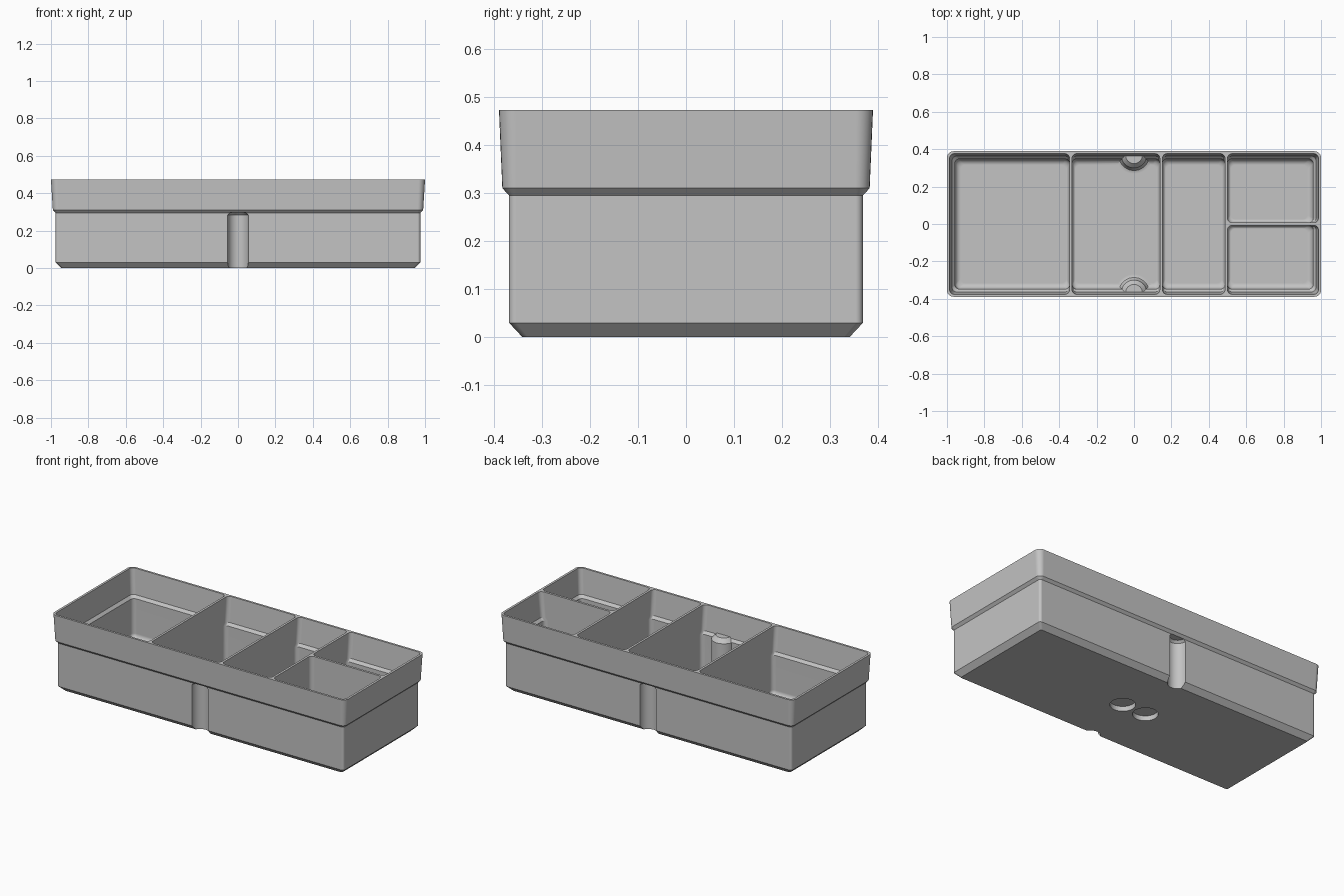
import bpy
import bmesh
from math import cos, sin, pi, radians

cube = bpy.data.objects.get("Cube")
if cube:
    bpy.data.objects.remove(cube, do_unlink=True)

grey = bpy.data.materials.new("light grey plastic")
grey.use_nodes = True
colour = (0.55, 0.55, 0.55, 1)
grey.diffuse_color = colour
grey.node_tree.nodes["Principled BSDF"].inputs["Base Color"].default_value = colour


def rounded_rect(x0, x1, y0, y1, r, steps=6):
    """Counter-clockwise outline with rounded corners."""
    corners = [(x1 - r, y1 - r), (x0 + r, y1 - r), (x0 + r, y0 + r), (x1 - r, y0 + r)]
    return [(cx + r * cos(pi / 2 * (q + i / steps)), cy + r * sin(pi / 2 * (q + i / steps)))
            for q, (cx, cy) in enumerate(corners) for i in range(steps + 1)]


def loft(name, rings):
    """Closed solid through (outline, z) rings, bottom to top."""
    bm = bmesh.new()
    loops = [[bm.verts.new((x, y, z)) for x, y in outline] for outline, z in rings]
    n = len(loops[0])
    for a, b in zip(loops, loops[1:]):
        for i in range(n):
            j = (i + 1) % n
            bm.faces.new((a[i], a[j], b[j], b[i]))
    bm.faces.new(loops[0][::-1])
    bm.faces.new(loops[-1])
    mesh = bpy.data.meshes.new(name)
    bm.to_mesh(mesh)
    bm.free()
    mesh.materials.append(grey)
    obj = bpy.data.objects.new(name, mesh)
    bpy.context.collection.objects.link(obj)
    return obj


def lathe(name, cx, cy, profile, n=40):
    return loft(name, [([(cx + r * cos(2 * pi * i / n), cy + r * sin(2 * pi * i / n))
                         for i in range(n)], z) for r, z in profile])


def activate(obj):
    bpy.ops.object.select_all(action="DESELECT")
    obj.select_set(True)
    bpy.context.view_layer.objects.active = obj


def cut(obj, cutter):
    mod = obj.modifiers.new("cut", "BOOLEAN")
    mod.operation = "DIFFERENCE"
    mod.solver = "EXACT"
    mod.object = cutter
    activate(obj)
    bpy.ops.object.modifier_apply(modifier=mod.name)
    bpy.data.objects.remove(cutter, do_unlink=True)


# Outer shell: chamfered foot, straight body, stepped and flared rim
shell = [(0.945, 0.340, 0.012, 0), (0.975, 0.368, 0.015, 0.03), (0.975, 0.368, 0.015, 0.295),
         (0.99, 0.382, 0.03, 0.31), (1.0, 0.389, 0.035, 0.473)]
tray = loft("divided_tray", [(rounded_rect(-x, x, -y, y, r), z) for x, y, r, z in shell])

# Compartments: inset from the outer walls and from the dividers at each height
floor, fillet = 0.06, 0.03
levels = [(floor + fillet * (1 - cos(a)), 0.03 + fillet * (1 - sin(a)), 0.018 * (1 - sin(a)))
          for a in (radians(d) for d in (0, 22.5, 45, 67.5, 90))]
levels += [(0.302, 0.028, 0), (0.318, 0.013, 0), (0.473, 0, 0), (0.5, 0, 0)]
X, Y = 0.986, 0.376


def pocket(x0, x1, y0, y1):
    rings = []
    for z, outer, inner in levels:
        def inset(v, limit):
            return outer if abs(v) == limit else inner
        rings.append((rounded_rect(x0 + inset(x0, X), x1 - inset(x1, X),
                                   y0 + inset(y0, Y), y1 - inset(y1, Y), 0.025), z))
    return loft("pocket_cutter", rings)


large = pocket(-X, -0.345, -Y, Y)
middle = pocket(-0.331, 0.138, -Y, Y)
narrow = pocket(0.152, 0.486, -Y, Y)
small_back = pocket(0.5, X, 0.007, Y)
small_front = pocket(0.5, X, -Y, -0.007)

# Half-round posts standing inside the middle compartment
for side in (-1, 1):
    cut(middle, lathe("post_shape", 0, side * 0.368,
                      [(0.1, 0.03), (0.1, floor), (0.082, 0.067), (0.073, 0.08), (0.069, 0.1),
                       (0.069, 0.3), (0.045, 0.325)]))

for cutter in (large, middle, narrow, small_back, small_front):
    cut(tray, cutter)

# Finger grooves outside, running up behind the posts
for side in (-1, 1):
    cut(tray, lathe("groove_cutter", 0, side * 0.368,
                    [(0.055, -0.05), (0.055, 0.283), (0.042, 0.296)]))

# Two round recesses under the floor
for side in (-1, 1):
    cut(tray, lathe("recess_cutter", side * 0.08, 0, [(0.07, -0.05), (0.07, 0.03)]))

activate(tray)
bpy.ops.object.shade_smooth_by_angle(angle=radians(30))
normals = tray.modifiers.new("even_normals", "WEIGHTED_NORMAL")
normals.keep_sharp = True
